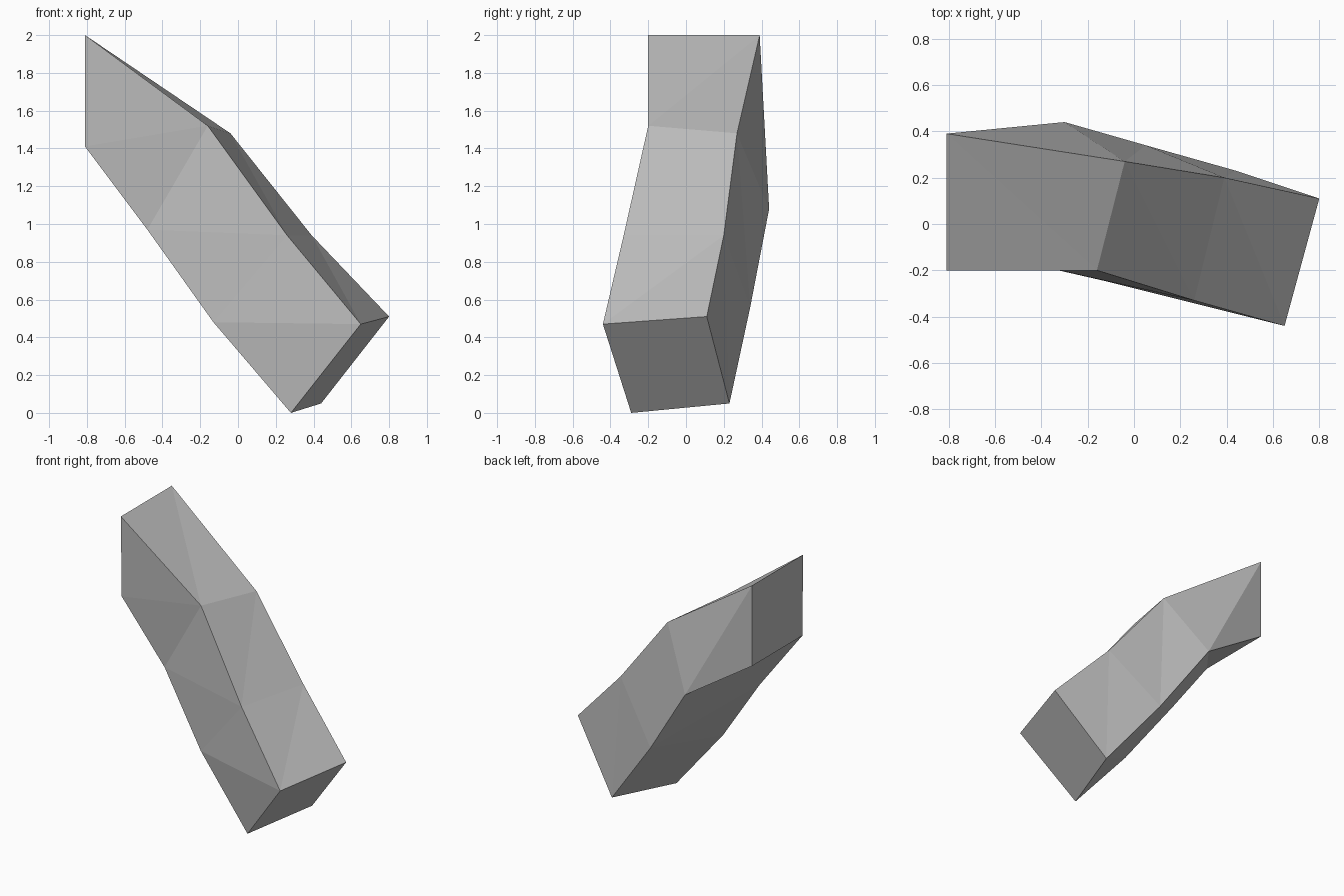
import bpy
import bmesh

cube = bpy.data.objects.get("Cube")
if cube:
    bpy.data.objects.remove(cube, do_unlink=True)

# Single grey material
grey = bpy.data.materials.new("plain grey")
grey.use_nodes = True
colour = (0.5, 0.5, 0.5, 1.0)
grey.diffuse_color = colour
grey.node_tree.nodes["Principled BSDF"].inputs["Base Color"].default_value = colour

# Sections along the bent bar: front low, front high, back high, back low
sections = [
    [(-.81, -.19, 1.41), (-.81, -.2, 2), (-.81, .39, 2), (-.81, .39, 1.41)],
    [(-.48, -.165, .97), (-.16, -.2, 1.52), (-.04, .27, 1.48), (-.3, .44, 1.08)],
    [(-.13, -.245, .48), (.26, -.33, .94), (.39, .2, .94), (.05, .34, .56)],
    [(.28, -.29, 0), (.65, -.44, .47), (.8, .11, .51), (.44, .23, .05)],
]

bm = bmesh.new()
rings = [[bm.verts.new(p) for p in section] for section in sections]

# Flat ends
bm.faces.new(rings[0])
bm.faces.new(reversed(rings[-1]))

# Folded sides: diagonals start at the front low and back high corners
for a, b in zip(rings, rings[1:]):
    for start in (0, 2):
        for end in ((start + 1) % 4, (start - 1) % 4):
            bm.faces.new((a[start], a[end], b[end]))
            bm.faces.new((a[start], b[end], b[start]))

bmesh.ops.recalc_face_normals(bm, faces=bm.faces[:])
mesh = bpy.data.meshes.new("bent_bar")
bm.to_mesh(mesh)
bm.free()
mesh.materials.append(grey)
bar = bpy.data.objects.new("bent_bar", mesh)
bpy.context.collection.objects.link(bar)
